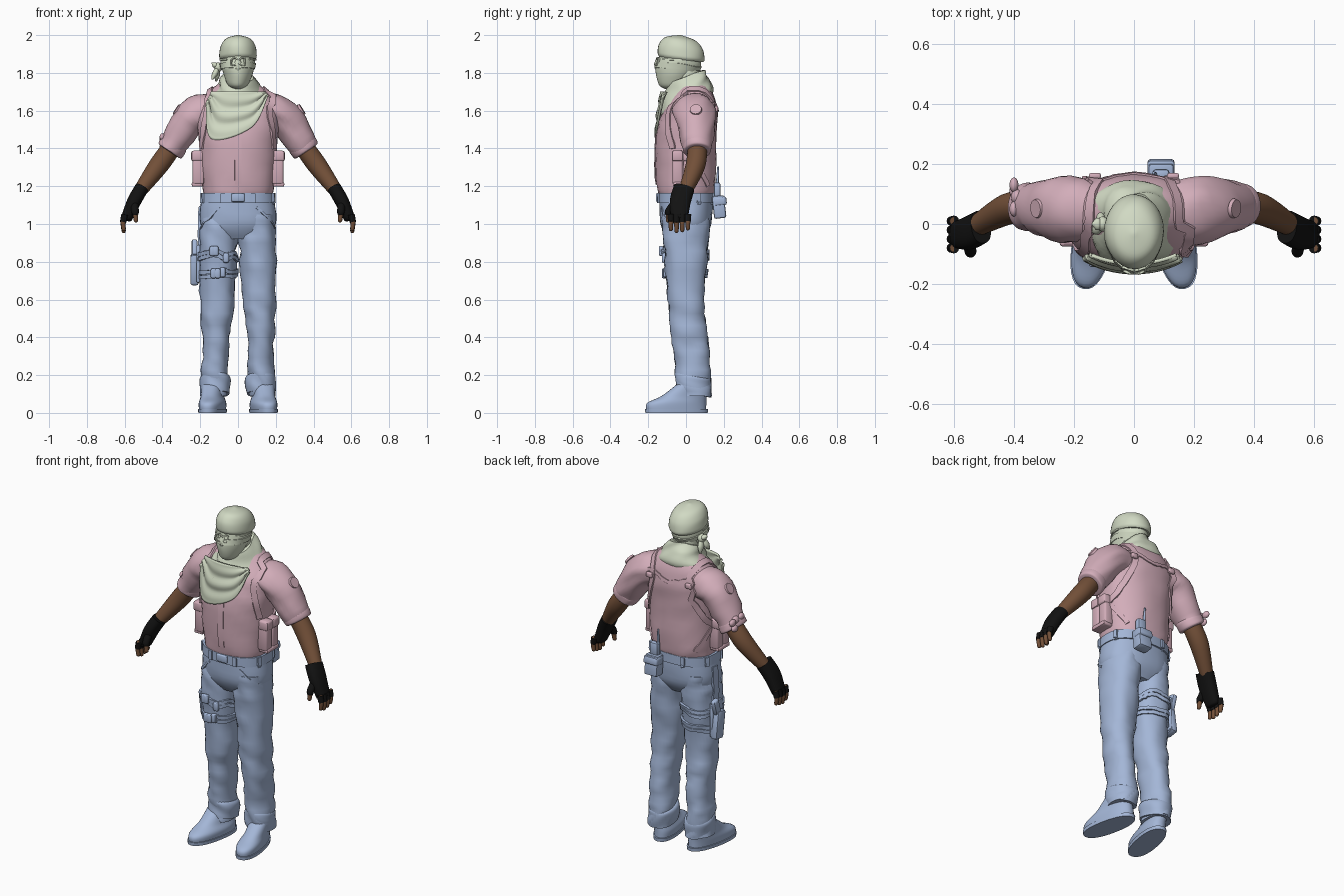
import bpy, bmesh
from math import sin, cos, pi, radians, sqrt, copysign
from mathutils import Vector, Matrix, noise
from mathutils.bvhtree import BVHTree

default_cube = bpy.data.objects.get("Cube")
if default_cube:
    bpy.data.objects.remove(default_cube)


def material(name, *rgb):
    mat = bpy.data.materials.new(name)
    mat.use_nodes = True
    mat.diffuse_color = (*rgb, 1)
    mat.node_tree.nodes["Principled BSDF"].inputs["Base Color"].default_value = (*rgb, 1)
    return mat


PINK = material("pink cloth", .65, .42, .49)
BLUE = material("blue cloth", .37, .47, .68)
GREEN = material("pale green cloth", .64, .7, .55)
SKIN = material("brown skin", .17, .08, .04)
BLACK = material("black glove", .006, .006, .006)
SIDES = (("left_", 1), ("right_", -1))
parts = []


def finish(name, bm, mat):
    bmesh.ops.recalc_face_normals(bm, faces=bm.faces)
    mesh = bpy.data.meshes.new(name)
    bm.to_mesh(mesh)
    bm.free()
    mesh.materials.append(mat)
    part = bpy.data.objects.new(name, mesh)
    bpy.context.scene.collection.objects.link(part)
    parts.append(part)
    return part


def spline(points, steps=6):
    """Smooth curve through tuples of any length."""
    curve = []
    last = len(points) - 1
    for i in range(last):
        quad = points[max(i - 1, 0)], points[i], points[i + 1], points[min(i + 2, last)]
        for k in range(steps):
            t = k / steps
            curve.append(tuple(b + t / 2 * (c - a + t * (2 * a - 5 * b + 4 * c - d + t * (3 * (b - c) + d - a)))
                               for a, b, c, d in zip(*quad)))
    return curve + [tuple(points[last])]


def skin_rows(name, rows, mat, closed=True):
    bm = bmesh.new()
    loops = [[bm.verts.new(p) for p in row] for row in rows]
    for lower, upper in zip(loops, loops[1:]):
        for i in range(len(lower) if closed else len(lower) - 1):
            j = (i + 1) % len(lower)
            bm.faces.new((lower[i], lower[j], upper[j], upper[i]))
    if closed:
        bm.faces.new(loops[0])
        bm.faces.new(loops[-1])
    return finish(name, bm, mat)


def sweep(name, rings, mat, level, power=2, fold=0, tilt=0, yaw=0, dome=0, sides=32):
    """Superellipse rings (x, y, z, half width, half depth), kept level or turned along the path."""
    rings = spline(rings)
    centres = [Vector(ring[:3]) for ring in rings]
    turn = Matrix.Rotation(yaw, 3, 'Z')
    rows = []
    for i, centre in enumerate(centres):
        before, after = centres[max(i - 1, 0)], centres[min(i + 1, len(centres) - 1)]
        along = Vector((0, 0, 1)) if level else (after - before).normalized()
        depth = Vector((0, 1, 0))
        depth = (depth - along * depth.dot(along)).normalized()
        across = depth.cross(along)
        row = []
        for k in range(sides):
            c, s = cos(2 * pi * k / sides), sin(2 * pi * k / sides)
            c, s = (copysign(abs(v) ** (2 / power), v) for v in (c, s))
            offset = turn @ (across * rings[i][3] * c + depth * rings[i][4] * s)
            p = centre + offset
            p += offset.normalized() * fold * noise.noise(Vector((p.x * 9, p.y * 9, (p.z + p.x / 2) * 17)))
            p.z += tilt * offset.y
            row.append(p)
        rows.append(row)
    if dome:
        for angle in (pi / 6, pi / 3, pi * .45):
            push = along * rings[-1][3] * sin(angle) * dome
            rows.append([centre + (p - centre) * cos(angle) + push for p in row])
    return skin_rows(name, rows, mat)


def column(name, rings, mat, x=0, lean=0, **options):
    """Upright part; rings are height, y, half width, half depth."""
    return sweep(name, [(x - lean * z, y, z, w, d) for z, y, w, d in rings], mat, True, **options)


def tube(name, points, radii, mat, side=1, depth=1, **options):
    return sweep(name, [(side * x, y, z, r, r * depth) for (x, y, z), r in zip(points, radii)], mat, False, **options)


def blob(name, loc, size, mat):
    bm = bmesh.new()
    bmesh.ops.create_uvsphere(bm, u_segments=20, v_segments=12, radius=1)
    bmesh.ops.scale(bm, vec=size, verts=bm.verts)
    bmesh.ops.translate(bm, vec=loc, verts=bm.verts)
    return finish(name, bm, mat)


def box(name, loc, size, mat, lean=0, bevel=.01):
    bm = bmesh.new()
    bmesh.ops.create_cube(bm, size=1)
    bmesh.ops.scale(bm, vec=size, verts=bm.verts)
    bmesh.ops.bevel(bm, geom=bm.edges[:], offset=min(bevel, min(size) / 3), segments=2, profile=.5, affect='EDGES')
    bmesh.ops.rotate(bm, matrix=Matrix.Rotation(lean, 3, 'X'), verts=bm.verts)
    bmesh.ops.translate(bm, vec=loc, verts=bm.verts)
    return finish(name, bm, mat)


def surface(*objects):
    verts, polys = [], []
    for ob in objects:
        start = len(verts)
        verts += [v.co.copy() for v in ob.data.vertices]
        polys += [[start + i for i in p.vertices] for p in ob.data.polygons]
    return BVHTree.FromPolygons(verts, polys)


def strap(name, path, tree, width, thick, mat, side=1):
    """Flat band laid on a surface along a path."""
    hits = [tree.find_nearest(Vector((side * x, y, z)))[:2] for x, y, z in spline(path)]
    rows = []
    for i, (p, normal) in enumerate(hits):
        along = hits[min(i + 1, len(hits) - 1)][0] - hits[max(i - 1, 0)][0]
        half = along.cross(normal).normalized() * width / 2
        inner, outer = p - normal * .01, p + normal * thick
        rows.append([inner + half, outer + half, outer - half, inner - half])
    return skin_rows(name, rows, mat)


def circle(steps=12):
    return [(cos(2 * pi * k / steps), sin(2 * pi * k / steps)) for k in range(steps + 1)]


# Shirt body and rolled sleeves
shirt = column("shirt_body", [(1.15, 0, .18, .14), (1.2, 0, .19, .155), (1.45, 0, .21, .16), (1.6, .02, .22, .145),
                              (1.7, .04, .16, .1), (1.76, .03, .07, .06)], PINK, power=2.3, fold=.007)
sleeves = []
elbow, wrist = Vector((.42, .05, 1.31)), Vector((.53, -.01, 1.16))
cuff = Vector((.36, .06, 1.39))
for tag, s in SIDES:
    sleeves.append(tube(tag + "sleeve", [(.13, .04, 1.6), (.24, .05, 1.57), cuff], [.09, .095, .065], PINK, s, 1.15, fold=.014))
    up = Vector((-.02, 0, .03))
    tube(tag + "rolled_cuff", [cuff + up * 1.5, cuff + up, cuff, cuff - up / 5], [.065, .074, .073, .06], PINK, s, 1.05, fold=.008)

    # Forearm, fingerless glove and fingers
    tube(tag + "forearm", [cuff + up, elbow, wrist], [.05, .052, .034], SKIN, s)
    palm, knuckle = Vector((.55, -.03, 1.12)), Vector((.59, -.035, 1.03))
    tube(tag + "glove", [wrist + up, palm, knuckle], [.037, .037, .03], BLACK, s, 1.5, power=2.4, dome=.4)
    for i in range(4):
        base = knuckle + Vector((.01, .03 * (i - 1.5), .02))
        tip = base + Vector((.005, 0, -.09 + .01 * abs(i - 1.3)))
        middle = base.lerp(tip, .5) + Vector((.006, 0, 0))
        tube(tag + "glove_finger", [base, middle], [.018, .016], BLACK, s, sides=12)
        tube(tag + "finger", [base, middle, tip], [.013, .013, .011], SKIN, s, dome=1, sides=12)
    thumb_root, thumb_tip = palm + Vector((0, -.02, 0)), palm + Vector((-.01, -.065, -.1))
    bend = palm + Vector((-.005, -.06, -.05))
    tube(tag + "glove_thumb", [thumb_root, bend, bend.lerp(thumb_tip, .4)], [.022, .02, .017], BLACK, s, sides=12)
    tube(tag + "thumb", [bend, thumb_tip], [.014, .012], SKIN, s, dome=1, sides=12)

# Shirt front flap, shoulder harness and pouches
body = surface(shirt, *sleeves)
strap("shirt_button_flap", [(0, -.2, 1.6), (0, -.2, 1.2)], body, .035, .004, PINK)
strap("back_yoke", [(-.14, .2, 1.65), (0, .25, 1.62), (.14, .2, 1.65)], body, .02, .006, PINK)
for tag, s in SIDES:
    strap(tag + "harness", [(.21, -.08, 1.4), (.19, -.12, 1.6), (.18, 0, 1.75), (.13, .2, 1.63), (.2, .12, 1.42), (.24, 0, 1.33)],
          body, .034, .008, PINK, s)
    strap(tag + "rear_tie", [(.23, .03, 1.35), (.17, .15, 1.2)], body, .025, .006, PINK, s)
    box(tag + "harness_buckle", (s * .13, .16, 1.61), (.04, .02, .03), PINK)
    for y in (-.045, .015):
        box(tag + "pouch", (s * .21, y, 1.3), (.06, .055, .18), PINK)
        box(tag + "pouch_flap", (s * .215, y, 1.36), (.065, .06, .055), PINK)
    box(tag + "pouch_base", (s * .215, -.015, 1.21), (.06, .11, .025), PINK)
    hit, normal = body.find_nearest(Vector((s * .4, .045, 1.66)))[:2]
    bm = bmesh.new()
    bmesh.ops.create_cone(bm, cap_ends=True, segments=24, radius1=.033, radius2=.03, depth=.012,
                          matrix=Matrix.Translation(hit) @ normal.to_track_quat('Z', 'Y').to_matrix().to_4x4())
    finish(tag + "sleeve_patch", bm, PINK)

# Knotted band on the right sleeve
knot = Vector((-.39, .09, 1.45))
blob("arm_knot", knot, (.02, .025, .025), PINK)
for y, z in ((.04, 0), (-.04, .01), (.02, -.04)):
    blob("arm_bow", knot + Vector((-.01, y, z)), (.015, .025, .02), PINK)

# Trousers and boots
seat = column("trouser_seat", [(1.16, 0, .19, .14), (1, 0, .2, .135), (.92, 0, .13, .09)], BLUE, power=2.4, fold=.004)
legs = {}
for tag, s in SIDES:
    legs[s] = column(tag + "trouser_leg", [(1.05, 0, .095, .125), (.9, 0, .1, .12), (.6, 0, .09, .095), (.4, .02, .072, .095),
                     (.2, .04, .07, .09), (.09, .04, .07, .09)], BLUE, s * .13, s * .03, power=2.2, fold=.016)
    column(tag + "turn_up", [(.2, .04, .065, .085), (.18, .04, .08, .093), (.1, .04, .075, .09)],
           BLUE, s * .12, power=2.2, fold=.01, tilt=-.2)
    column(tag + "boot", [(0, -.05, .06, .16), (.05, -.05, .065, .16), (.09, -.01, .056, .12), (.15, .03, .055, .08)],
           BLUE, s * .135, power=2.3, yaw=s * .2)
    column(tag + "boot_sole", [(0, -.05, .066, .168), (.02, -.05, .068, .17)], BLUE, s * .135, power=2.3, yaw=s * .2)
    strap(tag + "pocket_edge", [(.12, -.2, 1.09), (.22, -.05, .98)], surface(seat, legs[s]), .012, .004, BLUE, s)

# Belt with buckle and loops
belt = column("belt", [(1.11, 0, .2, .15), (1.165, 0, .198, .15)], BLUE, power=2.4)
box("belt_buckle", (0, -.15, 1.14), (.07, .02, .045), BLUE)
for k in range(8):
    angle = (k + .5) * pi / 4
    x, y = cos(angle) / 4, sin(angle) / 4
    strap("belt_loop", [(x, y, 1.165), (x, y, 1.11)], surface(belt), .022, .008, BLUE)

# Radio in a pouch at the back
box("radio_pouch", (.09, .175, 1.09), (.085, .065, .12), BLUE, .12)
box("radio_pouch_flap", (.09, .18, 1.12), (.09, .07, .045), BLUE, .12)
box("radio", (.09, .165, 1.18), (.055, .035, .08), BLUE)
tube("radio_antenna", [(.07, .165, 1.2), (.065, .17, 1.3)], [.008, .005], BLUE, dome=1, sides=12)

# Thigh holster with double straps
thigh = surface(legs[-1])
for z in (.83, .73):
    for dz in (-.012, .012):
        strap("thigh_strap", [(.17 * c - .1, .17 * s, z + dz) for c, s in circle()], thigh, .02, .01, BLUE)
    for x in (-.16, -.11, -.04):
        hit = thigh.find_nearest(Vector((x, -.2, z)))[0]
        box("thigh_strap_buckle", hit + Vector((0, -.008, 0)), (.03, .024, .052), BLUE)
box("holster_plate", (-.21, .015, .79), (.02, .1, .2), BLUE)
box("holster_pouch", (-.23, .025, .76), (.045, .075, .165), BLUE, .15, .014)
box("holster_grip", (-.23, .045, .87), (.03, .045, .095), BLUE, -.3)
strap("holster_hanger", [(-.25, .02, 1.1), (-.25, .02, .88)], surface(seat, legs[-1]), .04, .008, BLUE)

# Masked head with glasses and cap
column("neck", [(1.68, .02, .075, .075), (1.82, 0, .068, .07)], GREEN)
face = column("masked_face", [(1.715, -.07, .025, .04), (1.74, -.07, .055, .075), (1.82, -.045, .085, .117),
                              (1.87, -.035, .09, .113), (1.93, -.03, .08, .1)], GREEN, power=1.9, fold=.003)
head = surface(face)
blob("nose", (0, -.148, 1.84), (.02, .02, .035), GREEN)
column("cap", [(1.87, -.025, .09, .115), (1.89, -.025, .1, .124), (1.94, -.027, .093, .115), (1.98, -.03, .065, .08),
               (2, -.03, .005, .005)], GREEN, tilt=-.12, fold=.003)
for tag, s in SIDES:
    strap(tag + "mask_fold", [(0, -.2, 1.85), (.12, -.04, 1.83), (0, .1, 1.81)], head, .03, .005, GREEN, s)
    strap(tag + "glasses_rim", [(.038 + .033 * u, -.2, 1.872 + .021 * v) for u, v in circle()], head, .007, .012, GREEN, s)
    strap(tag + "glasses_arm", [(.07, -.13, 1.875), (.12, -.02, 1.87)], head, .009, .007, GREEN, s)

# Scarf: neck roll, pointed chest drape and side knot
column("neck_scarf", [(1.61, 0, .14, .12), (1.65, 0, .165, .145), (1.72, 0, .12, .125), (1.78, 0, .08, .09)],
       GREEN, fold=.022, tilt=.4)
hem = spline([(-.17, 1.64), (-.14, 1.45), (.07, 1.51), (.16, 1.68)], 8)
rows = []
for k in range(25):
    t = k / 24
    row = []
    for i, (x, z) in enumerate(hem):
        top = .28 * (i / (len(hem) - 1) - .5)
        x, z = x + (top - x) * t, z + (1.7 - z) * t
        ridge = .007 * sin(t * 17 + x * 9) * sin(pi * t)
        row.append((x, .01 - .172 * sqrt(1 - (x * 4) ** 2) + .03 * t - ridge, z))
    rows.append(row)
drape = skin_rows("scarf_drape", rows, GREEN, closed=False)
cloth = drape.modifiers.new("cloth thickness", 'SOLIDIFY')
cloth.thickness = .012
cloth.offset = 0
knot = Vector((-.105, 0, 1.83))
blob("scarf_knot", knot, (.022, .025, .025), GREEN)
for offset in ((-.03, -.025, -.06), (-.01, .03, -.07), (-.03, 0, .02)):
    end = knot + Vector(offset)
    tube("scarf_tail", [knot, knot.lerp(end, .6), end], [.01, .015, .006], GREEN, depth=1.4, dome=1, sides=14)

# Smooth shading with sharp corners kept
bpy.ops.object.select_all(action='DESELECT')
for part in parts:
    part.select_set(True)
bpy.context.view_layer.objects.active = parts[0]
bpy.ops.object.shade_smooth_by_angle(angle=radians(45))
